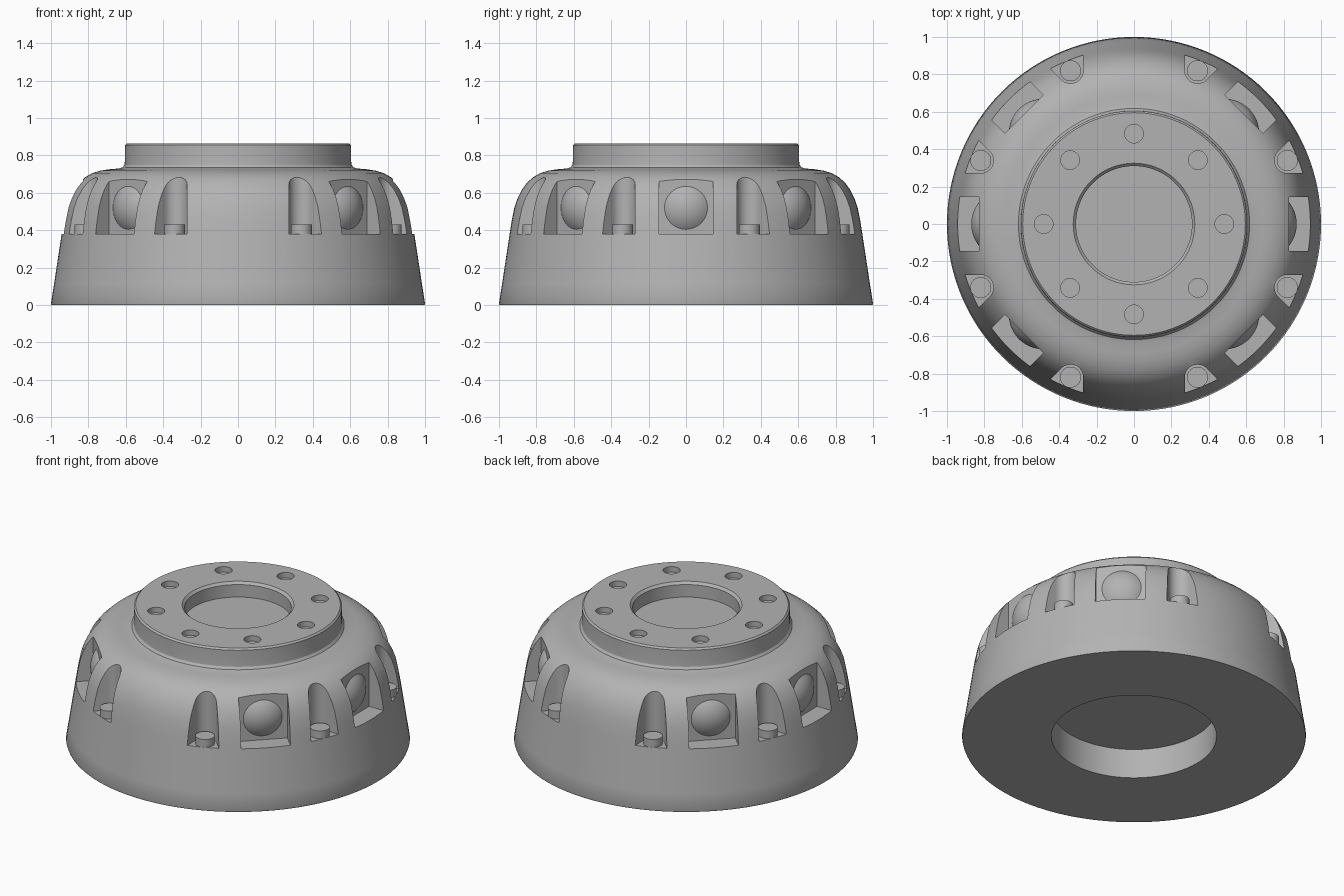
import bpy
import bmesh
from math import cos, sin, pi, radians, sqrt
from mathutils import Matrix, Vector

default = bpy.data.objects.get("Cube")
if default:
    bpy.data.objects.remove(default, do_unlink=True)

# Single cast-metal grey
grey = bpy.data.materials.new("cast_grey")
grey.use_nodes = True
colour = (0.45, 0.45, 0.45, 1)
grey.diffuse_color = colour
grey.node_tree.nodes["Principled BSDF"].inputs["Base Color"].default_value = colour


def finish(bm, name):
    """Turn a bmesh into a named grey object."""
    bmesh.ops.remove_doubles(bm, verts=bm.verts, dist=1e-5)
    bmesh.ops.recalc_face_normals(bm, faces=bm.faces)
    mesh = bpy.data.meshes.new(name)
    bm.to_mesh(mesh)
    bm.free()
    mesh.materials.append(grey)
    obj = bpy.data.objects.new(name, mesh)
    bpy.context.collection.objects.link(obj)
    return obj


def smooth(obj, angle=30):
    bpy.ops.object.select_all(action='DESELECT')
    obj.select_set(True)
    bpy.context.view_layer.objects.active = obj
    bpy.ops.object.shade_smooth_by_angle(angle=radians(angle))


def lathe(name, profile, steps, matrix=Matrix()):
    """Revolve (radius, height) points about z, then place the result."""
    bm = bmesh.new()
    verts = [bm.verts.new((r, 0, z)) for r, z in profile]
    edges = [bm.edges.new(pair) for pair in zip(verts, verts[1:])]
    bmesh.ops.spin(bm, geom=verts + edges, axis=(0, 0, 1), cent=(0, 0, 0),
                   angle=2 * pi, steps=steps, use_merge=True)
    bm.transform(matrix)
    return finish(bm, name)


def prism(bm, plan, bottom, top, turn):
    """Add an upright prism with the given plan, turned about z."""
    spin = Matrix.Rotation(turn, 3, 'Z')
    face = bm.faces.new([bm.verts.new(spin @ Vector((x, y, bottom))) for x, y in plan])
    new = bmesh.ops.extrude_face_region(bm, geom=[face])["geom"]
    bmesh.ops.translate(bm, vec=(0, 0, top - bottom),
                        verts=[v for v in new if isinstance(v, bmesh.types.BMVert)])


def arc(cx, radius, start, end, count):
    angles = [radians(start + (end - start) * i / count) for i in range(count + 1)]
    return [(cx + radius * cos(a), radius * sin(a)) for a in angles]


LEDGE = 0.38
POCKET_WALL = 0.83
BOLT_CIRCLE = 0.887
pocket_angles = [radians(a) for a in (0, 45, 135, 180, 225, 315)]
groove_angles = [radians(22.5 + 45 * i) for i in range(8)]

# Drum body: skirt, rounded shoulder, flange, top bore and bottom recess
drum_profile = [
    (0, 0.19), (0.48, 0.19), (0.48, 0), (0.997, 0), (1, 0.008), (0.984, 0.11),
    (0.943, 0.38), (0.932, 0.45), (0.918, 0.52), (0.901, 0.57), (0.879, 0.615),
    (0.852, 0.652), (0.82, 0.682), (0.78, 0.705), (0.735, 0.719), (0.69, 0.726),
    (0.64, 0.73), (0.618, 0.736), (0.607, 0.75), (0.605, 0.77),
    (0.605, 0.855), (0.595, 0.865), (0.325, 0.865), (0.31, 0.85),
    (0.31, 0.77), (0, 0.77)]
drum = lathe("drum_body", drum_profile, 128)

# Cutters: rectangular pockets, flared grooves and flange holes
bm = bmesh.new()
for turn in pocket_angles:
    prism(bm, [(POCKET_WALL, -0.145), (1.1, -0.145), (1.1, 0.145), (POCKET_WALL, 0.145)],
          LEDGE, 1, turn)
for turn in groove_angles:
    plan = arc(BOLT_CIRCLE, 0.068, 110, 250, 16) + [(1.0, -0.12), (1.0, 0.12)]
    prism(bm, plan, LEDGE, 1, turn)
for i in range(8):
    prism(bm, arc(0.483, 0.05, 0, 348.75, 31), 0.83, 1, i * pi / 4)
cutter = finish(bm, "recess_cutter")
cutter.hide_render = True

cut = drum.modifiers.new("recesses", 'BOOLEAN')
cut.operation = 'DIFFERENCE'
cut.solver = 'EXACT'
cut.object = cutter
bpy.context.view_layer.objects.active = drum
bpy.ops.object.modifier_apply(modifier=cut.name)
bpy.data.objects.remove(cutter, do_unlink=True)
smooth(drum)

# Domed bosses on the pocket walls
dome_r, dome_h = 0.115, 0.04
ball = (dome_r ** 2 + dome_h ** 2) / (2 * dome_h)
rings = [dome_r * i / 10 for i in range(11)]
dome = [(r, sqrt(ball ** 2 - r ** 2) - ball + dome_h) for r in rings]
dome += [(dome_r, -0.01), (0, -0.01)]
for i, turn in enumerate(pocket_angles, 1):
    place = (Matrix.Rotation(turn, 4, 'Z') @ Matrix.Translation((POCKET_WALL, 0, 0.52))
             @ Matrix.Rotation(pi / 2, 4, 'Y'))
    smooth(lathe(f"pocket_boss_{i}", dome, 40, place))

# Bolt heads on the groove floors
head = [(0, -0.01), (0.056, -0.01), (0.056, 0.05), (0, 0.05)]
for i, turn in enumerate(groove_angles, 1):
    place = Matrix.Rotation(turn, 4, 'Z') @ Matrix.Translation((BOLT_CIRCLE, 0, LEDGE))
    smooth(lathe(f"bolt_head_{i}", head, 32, place))
